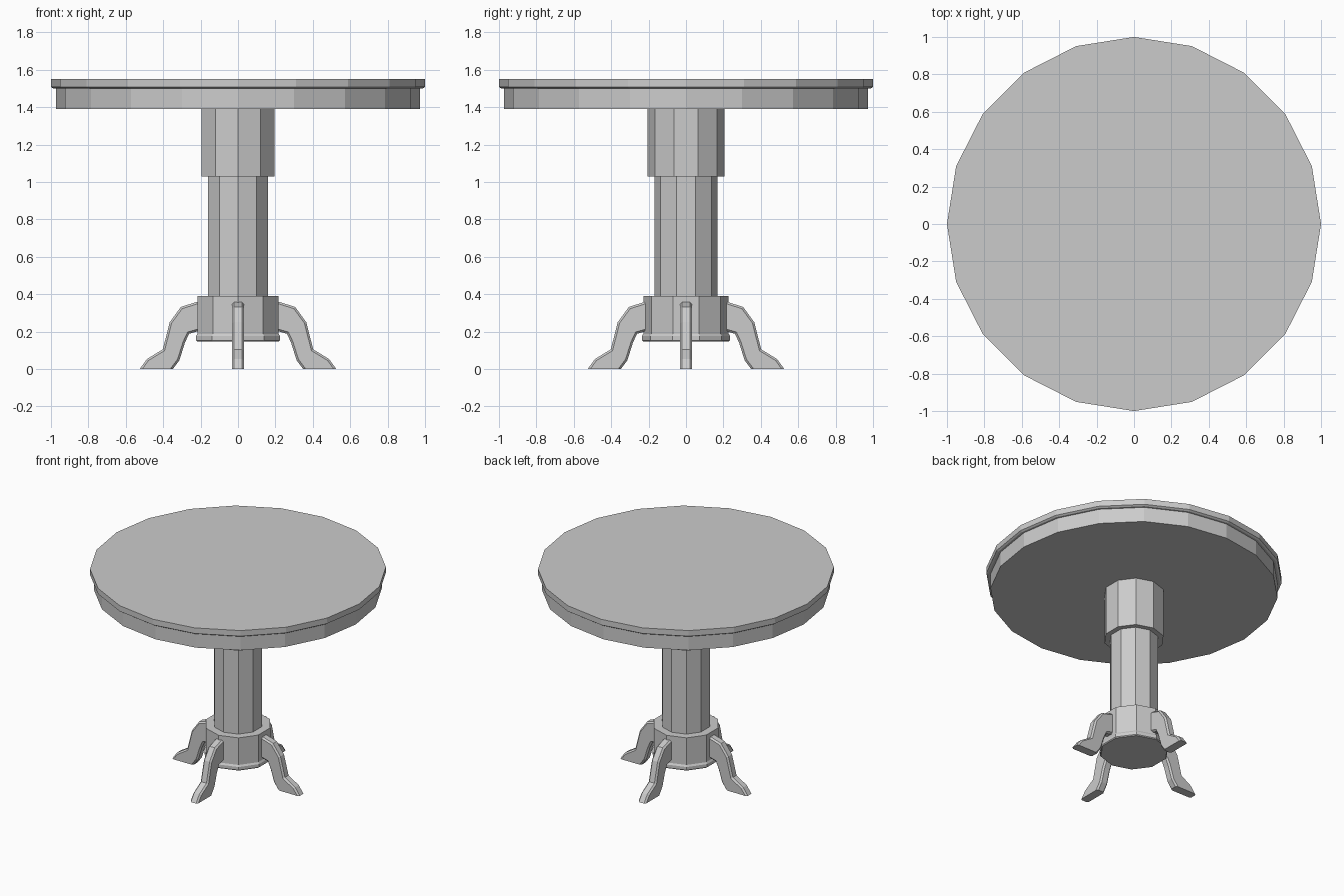
import bpy, bmesh
from math import sin, cos, pi

if "Cube" in bpy.data.objects:
    bpy.data.objects.remove(bpy.data.objects["Cube"])


def finish(bm, name):
    bmesh.ops.recalc_face_normals(bm, faces=bm.faces)
    mesh = bpy.data.meshes.new(name)
    bm.to_mesh(mesh)
    bm.free()
    obj = bpy.data.objects.new(name, mesh)
    bpy.context.collection.objects.link(obj)
    return obj


def turned(name, sides, profile):
    """Faceted turned part from (radius, z) points, a corner facing +y."""
    bm = bmesh.new()
    rings = []
    for r, z in profile:
        rings.append([bm.verts.new((r * sin(2 * pi * i / sides),
                                    r * cos(2 * pi * i / sides), z))
                      for i in range(sides)])
    for a, b in zip(rings, rings[1:]):
        for i in range(sides):
            j = (i + 1) % sides
            bm.faces.new((a[i], a[j], b[j], b[i]))
    bm.faces.new(rings[0])
    bm.faces.new(rings[-1])
    return finish(bm, name)


def leg(name, turn):
    """Curved leg: side profile extruded, with chamfered edges."""
    profile = [(0.18, 0.36), (0.225, 0.357), (0.305, 0.332), (0.365, 0.25),
               (0.402, 0.105), (0.487, 0.053), (0.525, 0.0), (0.348, 0.0),
               (0.313, 0.047), (0.284, 0.14), (0.262, 0.188), (0.22, 0.2),
               (0.18, 0.2)]
    half = 0.032
    bm = bmesh.new()
    face = bm.faces.new([bm.verts.new((x, -half, z)) for x, z in profile])
    ext = bmesh.ops.extrude_face_region(bm, geom=[face])
    moved = [v for v in ext["geom"] if isinstance(v, bmesh.types.BMVert)]
    bmesh.ops.translate(bm, verts=moved, vec=(0, 2 * half, 0))
    # chamfer the outlines of the two flat sides, leaving the sole sharp
    outline = [e for e in bm.edges
               if abs(e.verts[0].co.y - e.verts[1].co.y) < 1e-5
               and max(v.co.z for v in e.verts) > 0.001]
    bmesh.ops.bevel(bm, geom=outline, offset=0.011, segments=1,
                    affect='EDGES', clamp_overlap=True)
    obj = finish(bm, name)
    obj.rotation_euler.z = turn
    return obj


# Round top and apron
turned("table_top", 20, [(0.988, 1.5), (1.0, 1.508), (1.0, 1.55)])
turned("apron", 20, [(0.972, 1.39), (0.972, 1.5)])

# Ten-sided pedestal
turned("upper_collar", 10, [(0.205, 1.028), (0.205, 1.39)])
turned("column", 10, [(0.168, 0.39), (0.168, 1.028)])
turned("base_hub", 10, [(0.23, 0.147), (0.236, 0.153), (0.236, 0.176),
                        (0.228, 0.188), (0.228, 0.39)])

# Four legs
for i, side in enumerate(("right", "back", "left", "front")):
    leg(side + "_leg", i * pi / 2)
